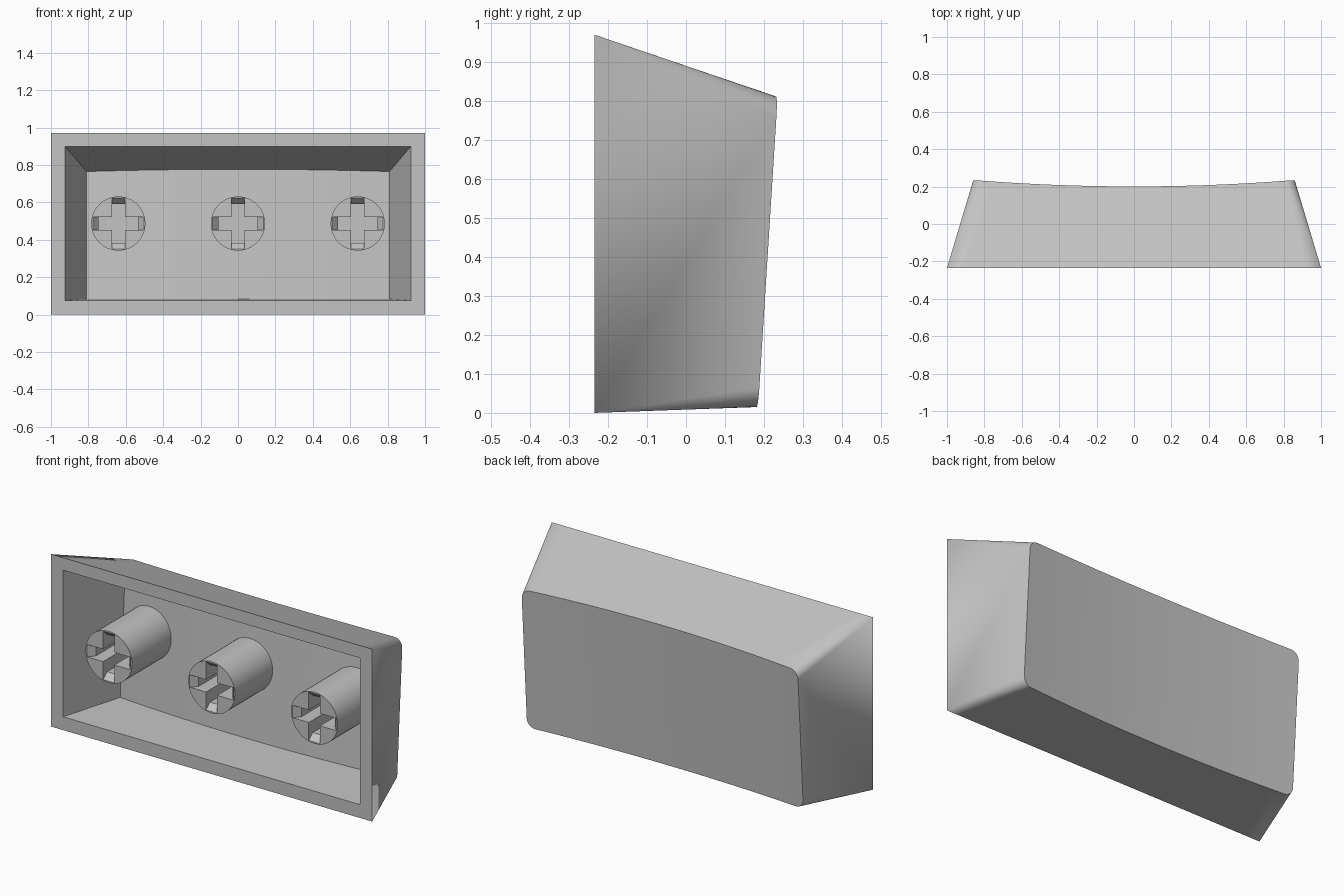
import bpy
import bmesh
from math import cos, sin, pi, radians
from mathutils import Matrix

cube = bpy.data.objects.get("Cube")
if cube:
    bpy.data.objects.remove(cube)

FRONT = -0.235
DISH = 0.035

grey = bpy.data.materials.new("light grey plastic")
grey.use_nodes = True
colour = (0.55, 0.55, 0.55, 1)
grey.diffuse_color = colour
grey.node_tree.nodes["Principled BSDF"].inputs["Base Color"].default_value = colour


def finish(name, bm):
    """Turn a bmesh into a linked object with the shared material."""
    bmesh.ops.recalc_face_normals(bm, faces=bm.faces[:])
    mesh = bpy.data.meshes.new(name)
    bm.to_mesh(mesh)
    bm.free()
    mesh.materials.append(grey)
    obj = bpy.data.objects.new(name, mesh)
    bpy.context.collection.objects.link(obj)
    return obj


def smooth(obj):
    bpy.ops.object.select_all(action="DESELECT")
    obj.select_set(True)
    bpy.context.view_layer.objects.active = obj
    bpy.ops.object.shade_smooth_by_angle(angle=radians(30))


def columns(half, radius, spans=24, corner=8):
    """Positions across the width, each with its rounded-corner inset."""
    arc = [(half - radius + radius * sin(i / corner * pi / 2),
            radius * (1 - cos(i / corner * pi / 2))) for i in range(1, corner + 1)]
    flat = half - radius
    middle = [(-flat + 2 * flat * i / spans, 0) for i in range(spans + 1)]
    return [(-x, c) for x, c in reversed(arc)] + middle + arc


def tapered_cap(bm, base_half, base_low, base_high, half, low, high, offset, radius):
    """Loft from a sharp rectangle to a dished rounded back; return the front loop."""
    front, back = [], []
    flat = half - radius
    slope = (base_high - high) / (0.47 - offset)
    for x, inset in columns(half, radius):
        dip = DISH * (1 - (x / half) ** 2)
        bx = max(-1, min(1, x / flat)) * base_half
        pair_f, pair_b = [], []
        for bz, z in ((base_low, low + inset), (base_high, high - inset + dip * slope)):
            y = 0.185 + (z - 0.015) * 0.063 - offset - dip
            pair_f.append(bm.verts.new((bx, FRONT, bz)))
            pair_b.append(bm.verts.new((x, y, z)))
        front.append(pair_f)
        back.append(pair_b)
    for i in range(len(front) - 1):
        bm.faces.new((back[i][0], back[i + 1][0], back[i + 1][1], back[i][1]))
        for s in (0, 1):
            bm.faces.new((front[i][s], front[i + 1][s], back[i + 1][s], back[i][s]))
    for e in (0, -1):
        bm.faces.new((front[e][0], front[e][1], back[e][1], back[e][0]))
    return front


# Hollow shell: outer and inner lofts joined by a flat rim
bm = bmesh.new()
outer = tapered_cap(bm, 1.0, 0, 0.97, 0.86, 0.015, 0.81, 0, 0.05)
inner = tapered_cap(bm, 0.925, 0.075, 0.90, 0.81, 0.083, 0.765, 0.08, 0.0004)
for i in range(len(outer) - 1):
    for s in (0, 1):
        bm.faces.new((outer[i][s], outer[i + 1][s], inner[i + 1][s], inner[i][s]))
for e in (0, -1):
    bm.faces.new((outer[e][0], outer[e][1], inner[e][1], inner[e][0]))
bmesh.ops.remove_doubles(bm, verts=bm.verts[:], dist=0.001)
bmesh.ops.dissolve_degenerate(bm, edges=bm.edges[:], dist=0.0001)
smooth(finish("shell", bm))


def slot_cutter(x, z, upright):
    """One arm of the cross socket, with bevelled lead-in ends."""
    bm = bmesh.new()
    rings = []
    for depth, length in ((-0.01, 0.145), (0.035, 0.105), (0.22, 0.105)):
        ring = []
        for a, b in ((-1, -1), (1, -1), (1, 1), (-1, 1)):
            u, v = a * length, b * 0.035
            if upright:
                u, v = v, u
            ring.append(bm.verts.new((x + u, FRONT + depth, z + v)))
        rings.append(ring)
    for lower, upper in zip(rings, rings[1:]):
        for i in range(4):
            j = (i + 1) % 4
            bm.faces.new((lower[i], lower[j], upper[j], upper[i]))
    bm.faces.new(rings[0])
    bm.faces.new(rings[-1])
    cutter = finish("slot_cutter", bm)
    cutter.hide_render = True
    return cutter


# Three round stems with cross sockets
def stem(name, x, z=0.487, end=0.14):
    bm = bmesh.new()
    place = Matrix.Translation((x, (FRONT + end) / 2, z)) @ Matrix.Rotation(pi / 2, 4, "X")
    bmesh.ops.create_cone(bm, cap_ends=True, segments=48, radius1=0.145,
                          radius2=0.145, depth=end - FRONT, matrix=place)
    obj = finish(name, bm)
    bpy.context.view_layer.objects.active = obj
    for upright in (False, True):
        cutter = slot_cutter(x, z, upright)
        mod = obj.modifiers.new("socket", "BOOLEAN")
        mod.operation = "DIFFERENCE"
        mod.solver = "EXACT"
        mod.object = cutter
        bpy.ops.object.modifier_apply(modifier=mod.name)
        bpy.data.objects.remove(cutter)
    smooth(obj)


for label, x in (("right", -0.64), ("middle", 0), ("left", 0.64)):
    stem(label + "_stem", x)
